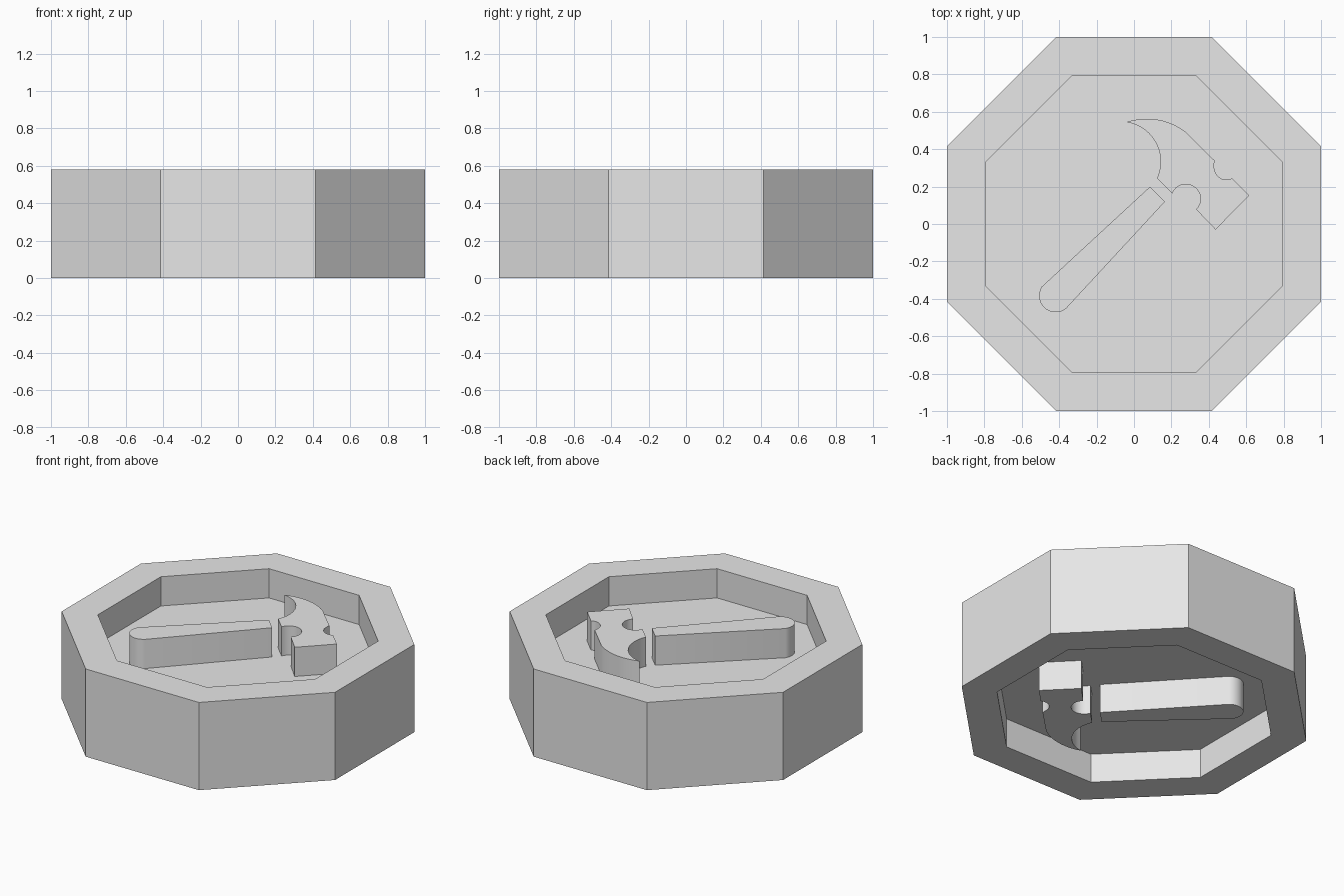
import bpy
import bmesh
import math
from mathutils import Vector

cube = bpy.data.objects.get("Cube")
if cube:
    bpy.data.objects.remove(cube, do_unlink=True)

HEIGHT = 0.58
FLOOR = HEIGHT * 2 / 3      # upper floor of the recess
EMBED = 0.02                # how far the reliefs sink into the slab

grey = bpy.data.materials.new("plain grey")
grey.use_nodes = True
grey.diffuse_color = (0.8, 0.8, 0.8, 1)
grey.node_tree.nodes["Principled BSDF"].inputs["Base Color"].default_value = (0.8, 0.8, 0.8, 1)


def make_object(name, bm):
    bmesh.ops.recalc_face_normals(bm, faces=bm.faces)
    mesh = bpy.data.meshes.new(name)
    bm.to_mesh(mesh)
    bm.free()
    mesh.materials.append(grey)
    obj = bpy.data.objects.new(name, mesh)
    bpy.context.collection.objects.link(obj)
    return obj


def arc(start, middle, end, steps):
    """Points on the circle through three points, from start to end."""
    a, b, c = Vector(start), Vector(middle), Vector(end)
    u, v = b - a, c - a
    d = 2 * (u.x * v.y - u.y * v.x)
    centre = a + Vector((v.y * u.length_squared - u.y * v.length_squared,
                         u.x * v.length_squared - v.x * u.length_squared)) / d
    angle = [math.atan2(p.y - centre.y, p.x - centre.x) for p in (a, b, c)]
    sweep = (angle[2] - angle[0]) % math.tau
    if (angle[1] - angle[0]) % math.tau > sweep:
        sweep -= math.tau
    r = (a - centre).length
    return [(centre.x + r * math.cos(angle[0] + sweep * i / steps),
             centre.y + r * math.sin(angle[0] + sweep * i / steps))
            for i in range(steps + 1)]


def relief(name, outline, underside):
    """Extrude an outline off the upper floor, or flipped off the lower one."""
    bm = bmesh.new()
    low, high = FLOOR - EMBED, HEIGHT
    flip = 1
    if underside:
        low, high, flip = HEIGHT - low, 0, -1
    face = bm.faces.new([bm.verts.new((x, y * flip, low)) for x, y in outline])
    grown = bmesh.ops.extrude_face_region(bm, geom=[face], use_keep_orig=True)
    top = [g for g in grown["geom"] if isinstance(g, bmesh.types.BMVert)]
    bmesh.ops.translate(bm, verts=top, vec=(0, 0, high - low))
    obj = make_object(name, bm)
    bpy.ops.object.select_all(action="DESELECT")
    obj.select_set(True)
    bpy.context.view_layer.objects.active = obj
    bpy.ops.object.shade_smooth_by_angle(angle=math.radians(30))


# Octagonal body with a recess in each side
bm = bmesh.new()
outer, inner = 1.0, 0.795
profile = [(inner, FLOOR), (inner, HEIGHT), (outer, HEIGHT),
           (outer, 0), (inner, 0), (inner, HEIGHT - FLOOR)]
rings = []
for apothem, z in profile:
    r = apothem / math.cos(math.pi / 8)
    rings.append([bm.verts.new((r * math.cos((i + 0.5) * math.pi / 4),
                                r * math.sin((i + 0.5) * math.pi / 4), z))
                  for i in range(8)])
for one, two in zip(rings, rings[1:]):
    for i in range(8):
        j = (i + 1) % 8
        bm.faces.new((one[i], one[j], two[j], two[i]))
bm.faces.new(rings[0])
bm.faces.new(rings[-1])
make_object("octagonal_body", bm)

# Hammer handle: tapered bar with a round butt
handle = [(0.086, 0.2), (0.166, 0.12)]
handle += arc((-0.364, -0.453), (-0.477, -0.45), (-0.493, -0.335), 16)

# Hammer head: claw, notched neck and square striking face
head = arc((-0.04, 0.545), (0.12, 0.559), (0.273, 0.495), 10)
head += arc((0.43, 0.34), (0.428, 0.312), (0.43, 0.285), 2)
head += arc((0.433, 0.28), (0.462, 0.245), (0.525, 0.244), 6)
head += [(0.616, 0.153), (0.436, -0.03)]
head += arc((0.332, 0.078), (0.328, 0.194), (0.204, 0.163), 16)
head += arc((0.123, 0.244), (0.139, 0.372), (-0.04, 0.545), 12)[:-1]

for side, underside in (("upper", False), ("lower", True)):
    relief(side + "_hammer_handle", handle, underside)
    relief(side + "_hammer_head", head, underside)
